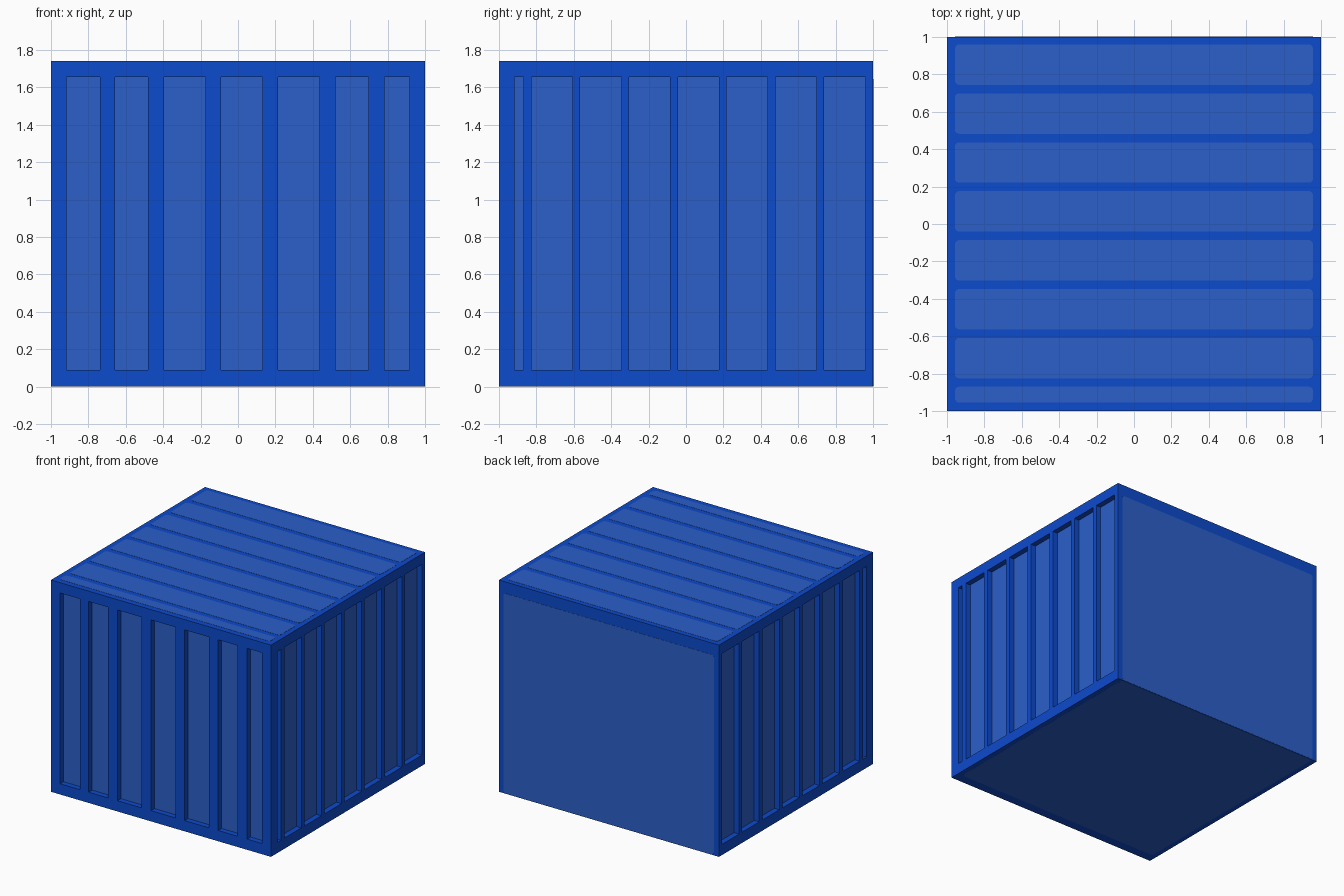
import bpy, bmesh, math
from mathutils import Vector, Matrix

cube = bpy.data.objects.get("Cube")
if cube:
    bpy.data.objects.remove(cube, do_unlink=True)

H = 1.74                   # height of the box
DEPTH = 0.045              # depth of the wall recesses
Z0, Z1 = 0.088, 1.655      # bottom and top of the wall recesses


def material(name, rgb):
    m = bpy.data.materials.new(name)
    m.use_nodes = True
    m.diffuse_color = (*rgb, 1)
    m.node_tree.nodes["Principled BSDF"].inputs["Base Color"].default_value = (*rgb, 1)
    return m


FRAME = material("deep_blue", (0.004, 0.070, 0.610))
PANEL = material("light_blue", (0.025, 0.116, 0.588))


def finish(bm, name, mats):
    bmesh.ops.recalc_face_normals(bm, faces=bm.faces)
    mesh = bpy.data.meshes.new(name)
    bm.to_mesh(mesh)
    bm.free()
    for m in mats:
        mesh.materials.append(m)
    ob = bpy.data.objects.new(name, mesh)
    bpy.context.collection.objects.link(ob)
    return ob


def recess_wall(bm, normal, axis, spans):
    """Cut one wall into a grid and sink the cells that lie inside the spans."""
    normal, axis, up = Vector(normal), Vector(axis), Vector((0, 0, 1))
    cuts = [(axis, v) for span in spans for v in span] + [(up, Z0), (up, Z1)]
    for direction, v in cuts:
        faces = [f for f in bm.faces if f.normal.dot(normal) > 0.9]
        geom = faces + list({e for f in faces for e in f.edges})
        geom += list({p for f in faces for p in f.verts})
        bmesh.ops.bisect_plane(bm, geom=geom, plane_co=direction * v, plane_no=direction)
        bm.normal_update()
    cells = []
    for f in bm.faces:
        c = f.calc_center_median()
        if f.normal.dot(normal) > 0.9 and Z0 < c.z < Z1:
            if any(a < c.dot(axis) < b for a, b in spans):
                cells.append(f)
    bmesh.ops.inset_individual(bm, faces=cells, thickness=0, depth=-DEPTH)
    for f in cells:
        f.material_index = 1
    bm.normal_update()


def painted_plate(name, u, v, matrix, radius=0.022, thick=0.002):
    """Thin plate with rounded corners, laid on a face by the matrix."""
    bm = bmesh.new()
    corners = [(u[1], v[1], 0), (u[0], v[1], 90), (u[0], v[0], 180), (u[1], v[0], 270)]
    mid_u, mid_v = sum(u) / 2, sum(v) / 2
    pts = []
    for x, y, start in corners:
        cx = x - math.copysign(radius, x - mid_u)
        cy = y - math.copysign(radius, y - mid_v)
        for i in range(5):
            a = math.radians(start + i * 22.5)
            pts.append(bm.verts.new((cx + radius * math.cos(a), cy + radius * math.sin(a), 0)))
    face = bm.faces.new(pts)
    ext = bmesh.ops.extrude_face_region(bm, geom=[face], use_keep_orig=True)
    top = [g for g in ext["geom"] if isinstance(g, bmesh.types.BMVert)]
    bmesh.ops.translate(bm, verts=top, vec=(0, 0, thick))
    bm.transform(matrix)
    return finish(bm, name, [PANEL])


# Box body with recessed front and side walls
bm = bmesh.new()
bmesh.ops.create_cube(bm, size=1, matrix=Matrix.Translation((0, 0, H / 2)) @ Matrix.Diagonal((2, 2, H, 1)))
bm.normal_update()
front_spans = [(-0.917, -0.737), (-0.657, -0.48), (-0.395, -0.175), (-0.09, 0.13),
               (0.215, 0.435), (0.52, 0.697), (0.783, 0.917)]
side_spans = [(-0.917, -0.87)] + [(-0.827 + 0.261 * i, -0.607 + 0.261 * i) for i in range(7)]
recess_wall(bm, (0, -1, 0), (1, 0, 0), front_spans)
for side in (1, -1):
    recess_wall(bm, (side, 0, 0), (0, 1, 0), side_spans)
finish(bm, "container_body", [FRAME, PANEL])

# Painted roof strips
roof = Matrix.Translation((0, 0, H - 0.0005))
for i in range(7):
    y = 0.96 - 0.2615 * i
    painted_plate(f"roof_strip_{i + 1}", (-0.957, 0.957), (y - 0.216, y), roof)
painted_plate("roof_strip_8", (-0.957, 0.957), (-0.955, -0.87), roof)

# Painted back panel
back = Matrix.Translation((0, 0.9995, 0)) @ Matrix.Rotation(math.radians(-90), 4, "X")
painted_plate("back_panel", (-0.957, 0.957), (-1.645, -0.003), back)

# Painted underside panel
base = Matrix.Translation((0, 0, 0.0005)) @ Matrix.Rotation(math.pi, 4, "X")
painted_plate("underside_panel", (-0.957, 0.957), (-0.997, 0.92), base, thick=0.001)
